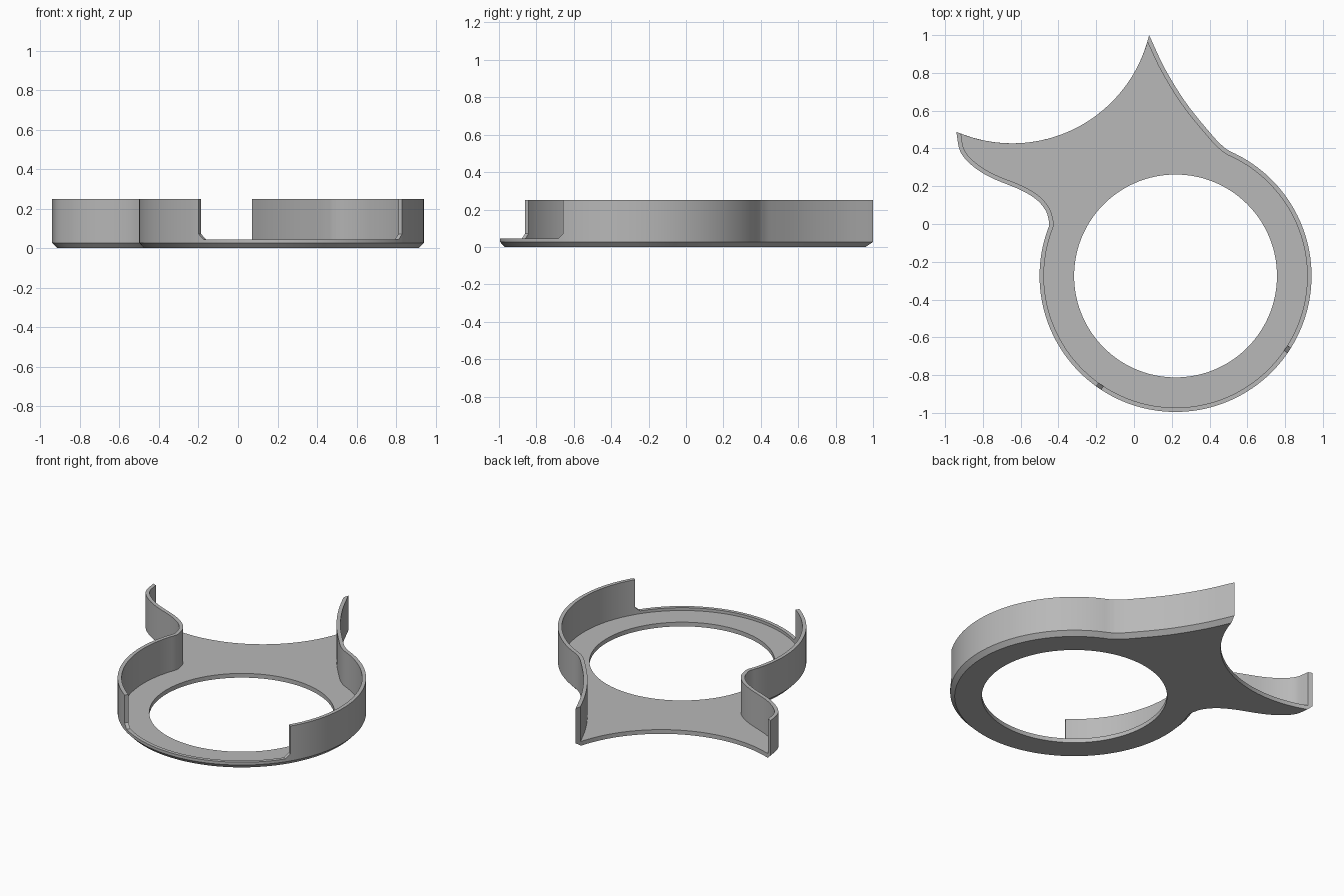
import bpy, bmesh, math
from mathutils import Vector

if "Cube" in bpy.data.objects:
    bpy.data.objects.remove(bpy.data.objects["Cube"])

RING = Vector((0.22, -0.275))                    # ring centre
RADIUS, HOLE = 0.72, 0.537                       # ring outer and opening radii
SCOOP, SCOOP_R = Vector((-0.645, 1.172)), 0.745  # concave back edge
WALL, BEVEL = 0.023, 0.026                       # wall thickness, bevel width
FLOOR, LIP, TOP = 0.027, 0.045, 0.25             # heights

grey = bpy.data.materials.new("light_grey")
grey.use_nodes = True
grey.diffuse_color = (0.48, 0.48, 0.48, 1)
grey.node_tree.nodes["Principled BSDF"].inputs["Base Color"].default_value = (0.48, 0.48, 0.48, 1)


def arc(centre, radius, start, end, count):
    angles = [math.radians(start + (end - start) * i / count) for i in range(count + 1)]
    return [centre + radius * Vector((math.cos(a), math.sin(a))) for a in angles]


def spline(points, steps=8):
    """Smooth curve through all the points."""
    p = [Vector(q) for q in points]
    p = [2 * p[0] - p[1]] + p + [2 * p[-1] - p[-2]]
    out = []
    for a, b, c, d in zip(p, p[1:], p[2:], p[3:]):
        for i in range(steps):
            t = i / steps
            out.append(0.5 * (2 * b + (c - a) * t + (2 * a - 5 * b + 4 * c - d) * t * t
                              + (3 * b - a - 3 * c + d) * t ** 3))
    return out + [p[-2]]


def inset(path, distance):
    """Offset a path to its left, ending it where it meets the scoop."""
    out = []
    for i, p in enumerate(path):
        d = (path[min(i + 1, len(path) - 1)] - path[max(i - 1, 0)]).normalized()
        out.append(p + distance * Vector((-d.y, d.x)))
    depth = [(p - SCOOP).length - SCOOP_R for p in out]
    kept = [i for i, v in enumerate(depth) if v > 0]
    first, last = kept[0], kept[-1]
    start = out[first - 1].lerp(out[first], depth[first - 1] / (depth[first - 1] - depth[first]))
    end = out[last + 1].lerp(out[last], depth[last + 1] / (depth[last + 1] - depth[last]))
    return [start] * first + out[first:last + 1] + [end] * (len(out) - 1 - last)


def close(path):
    """Close a path along the scoop, from its last point to its first."""
    a, b = (math.degrees(math.atan2(*(p - SCOOP).yx)) for p in (path[-1], path[0]))
    return path + arc(SCOOP, SCOOP_R, a, b, 50)[1:-1]


def add_ring(bm, loop, z):
    return [bm.verts.new((p.x, p.y, z)) for p in loop]


def skin(bm, low, high):
    """Wrap a band of quads between two closed rings."""
    for i in range(len(low)):
        bm.faces.new((low[i - 1], low[i], high[i], high[i - 1]))


def finish(name, bm):
    mesh = bpy.data.meshes.new(name)
    bm.to_mesh(mesh)
    bm.free()
    mesh.materials.append(grey)
    obj = bpy.data.objects.new(name, mesh)
    bpy.context.collection.objects.link(obj)
    return obj


# Outline as (points, wall height) runs: curled flank, ring with front gap, tall flank
curled_flank = spline([(-0.941, 0.488), (-0.92, 0.385), (-0.86, 0.312), (-0.76, 0.247),
                       (-0.6, 0.18), (-0.515, 0.128), (-0.468, 0.072), (-0.452, 0.022),
                       (-0.449, 0.0)])
tall_flank = spline([(0.508, 0.385), (0.475, 0.408), (0.42, 0.463), (0.28, 0.635),
                     (0.165, 0.82), (0.08, 1.0)])
runs = [
    (curled_flank, TOP),
    (arc(RING, RADIUS, -201.5, -125.7, 36), TOP),
    (arc(RING, RADIUS, -125.65, -125.65, 1)[:1], LIP + 0.027),
    (arc(RING, RADIUS, -123.2, -34.5, 42), LIP),
    (arc(RING, RADIUS, -32.05, -32.05, 1)[:1], LIP + 0.027),
    (arc(RING, RADIUS, -32, 64, 46), TOP),
    (tall_flank, TOP),
]
outline = [p for points, _ in runs for p in points]
heights = [h for points, h in runs for _ in points]

# Base plate: bevelled underside, round opening, flat floor
bm = bmesh.new()
skin(bm, add_ring(bm, close(inset(outline, BEVEL)), 0), add_ring(bm, close(outline), FLOOR))
opening = arc(RING, HOLE, 0, 357, 119)
skin(bm, add_ring(bm, opening, FLOOR), add_ring(bm, opening, 0))
bmesh.ops.remove_doubles(bm, verts=bm.verts, dist=0.00001)
for z, side in ((0, -1), (FLOOR, 1)):
    rim = [e for e in bm.edges if e.is_boundary and all(abs(v.co.z - z) < 0.001 for v in e.verts)]
    filled = bmesh.ops.triangle_fill(bm, edges=rim, use_beauty=True, normal=(0, 0, side))
    for face in filled["geom"]:
        if isinstance(face, bmesh.types.BMFace):
            face.normal_update()
            if face.normal.z * side < 0:
                face.normal_flip()
base_plate = finish("base_plate", bm)

# Rim wall: upright band along the outline, dropping to a low lip at the front gap
bm = bmesh.new()
sections = []
for outer, inner, h in zip(outline, inset(outline, WALL), heights):
    corners = ((outer, FLOOR), (outer, h), (inner, h), (inner, FLOOR))
    sections.append([bm.verts.new((p.x, p.y, z)) for p, z in corners])
for here, ahead in zip(sections, sections[1:]):
    skin(bm, ahead, here)
bm.faces.new(sections[0])
bm.faces.new(sections[-1][::-1])
bmesh.ops.remove_doubles(bm, verts=bm.verts, dist=0.00001)
bmesh.ops.recalc_face_normals(bm, faces=bm.faces)
rim_wall = finish("rim_wall", bm)

# Smooth curved sides, crisp edges
bpy.ops.object.select_all(action='DESELECT')
for part in (base_plate, rim_wall):
    part.select_set(True)
    bpy.context.view_layer.objects.active = part
bpy.ops.object.shade_smooth_by_angle(angle=math.radians(25))
